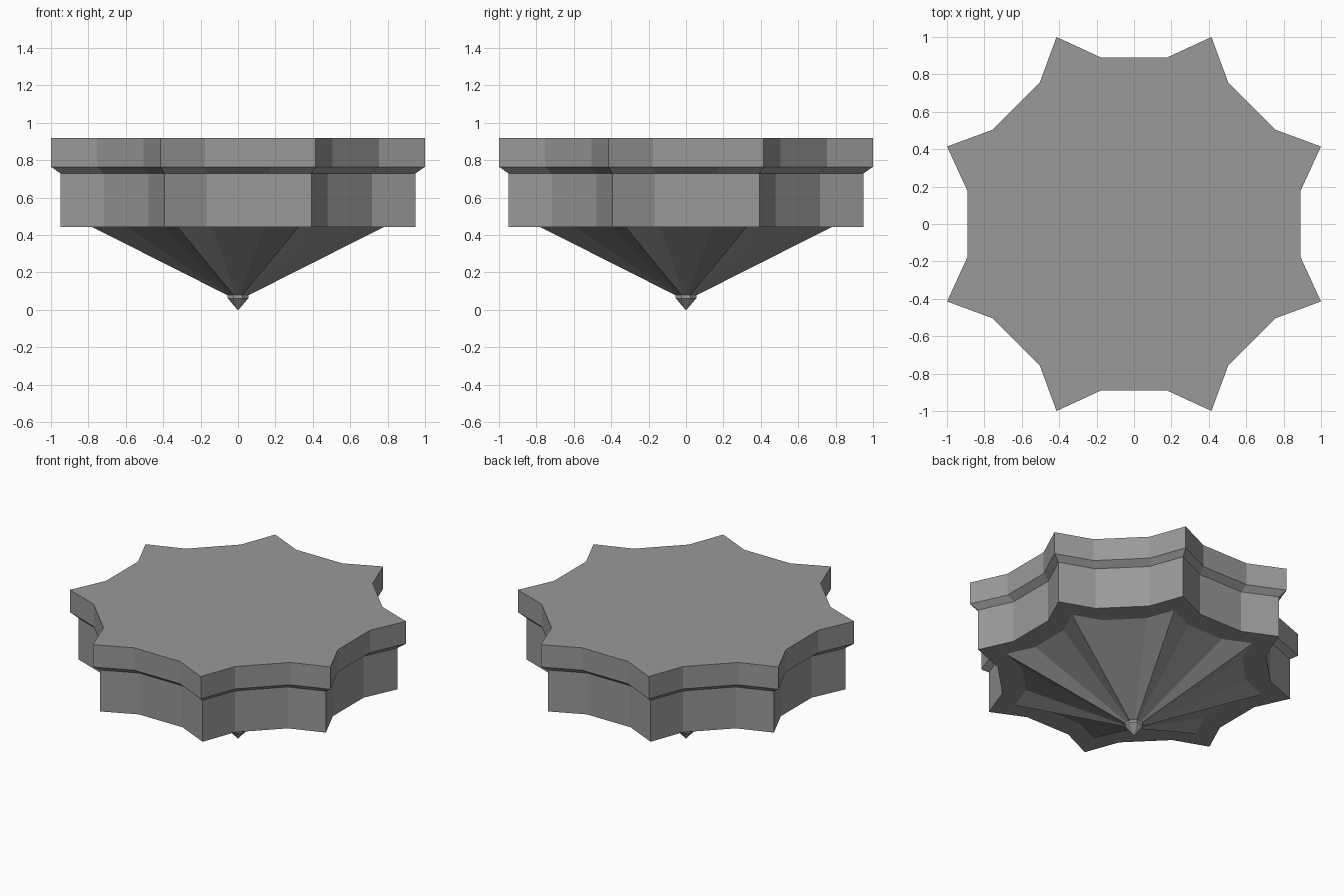
import bpy
import bmesh
from math import cos, sin, radians

if "Cube" in bpy.data.objects:
    bpy.data.objects.remove(bpy.data.objects["Cube"])

TIP, VALLEY = 1.082, 0.908

grey = bpy.data.materials.new("dark_grey")
grey.diffuse_color = (0.32, 0.32, 0.32, 1)
grey.use_nodes = True
grey.node_tree.nodes["Principled BSDF"].inputs["Base Color"].default_value = grey.diffuse_color


def star(scale, z):
    """Eight-pointed, 24-sided outline with flat-bottomed notches."""
    pts = []
    for k in range(8):
        for offset, r in ((-11.25, VALLEY), (0, TIP), (11.25, VALLEY)):
            a = radians(22.5 + 45 * k + offset)
            pts.append((r * scale * cos(a), r * scale * sin(a), z))
    return pts


def octagon(radius, z):
    angles = [radians(22.5 + 45 * k) for k in range(8)]
    return [(radius * cos(a), radius * sin(a), z) for a in angles]


def loft(name, outline, levels):
    """Skin outlines from top to bottom and cap both ends."""
    bm = bmesh.new()
    rings = [[bm.verts.new(p) for p in outline(s, z)] for s, z in levels]
    n = len(rings[0])
    bm.faces.new(rings[0])
    for upper, lower in zip(rings, rings[1:]):
        for i in range(n):
            j = (i + 1) % n
            bm.faces.new((upper[i], lower[i], lower[j], upper[j]))
    bm.faces.new(rings[-1][::-1])
    bmesh.ops.recalc_face_normals(bm, faces=bm.faces[:])
    mesh = bpy.data.meshes.new(name)
    bm.to_mesh(mesh)
    bm.free()
    mesh.materials.append(grey)
    obj = bpy.data.objects.new(name, mesh)
    bpy.context.collection.objects.link(obj)
    return obj


# Star slab, chamfered neck, drum and tapered underside
loft("star_canopy", star, [
    (1.0, 0.92), (1.0, 0.765),
    (0.95, 0.73), (0.95, 0.443),
    (0.78, 0.443), (0.05, 0.075),
])

# Small pointed finial below
loft("finial", octagon, [
    (0.06, 0.08), (0.06, 0.062), (0.003, 0.0),
])
